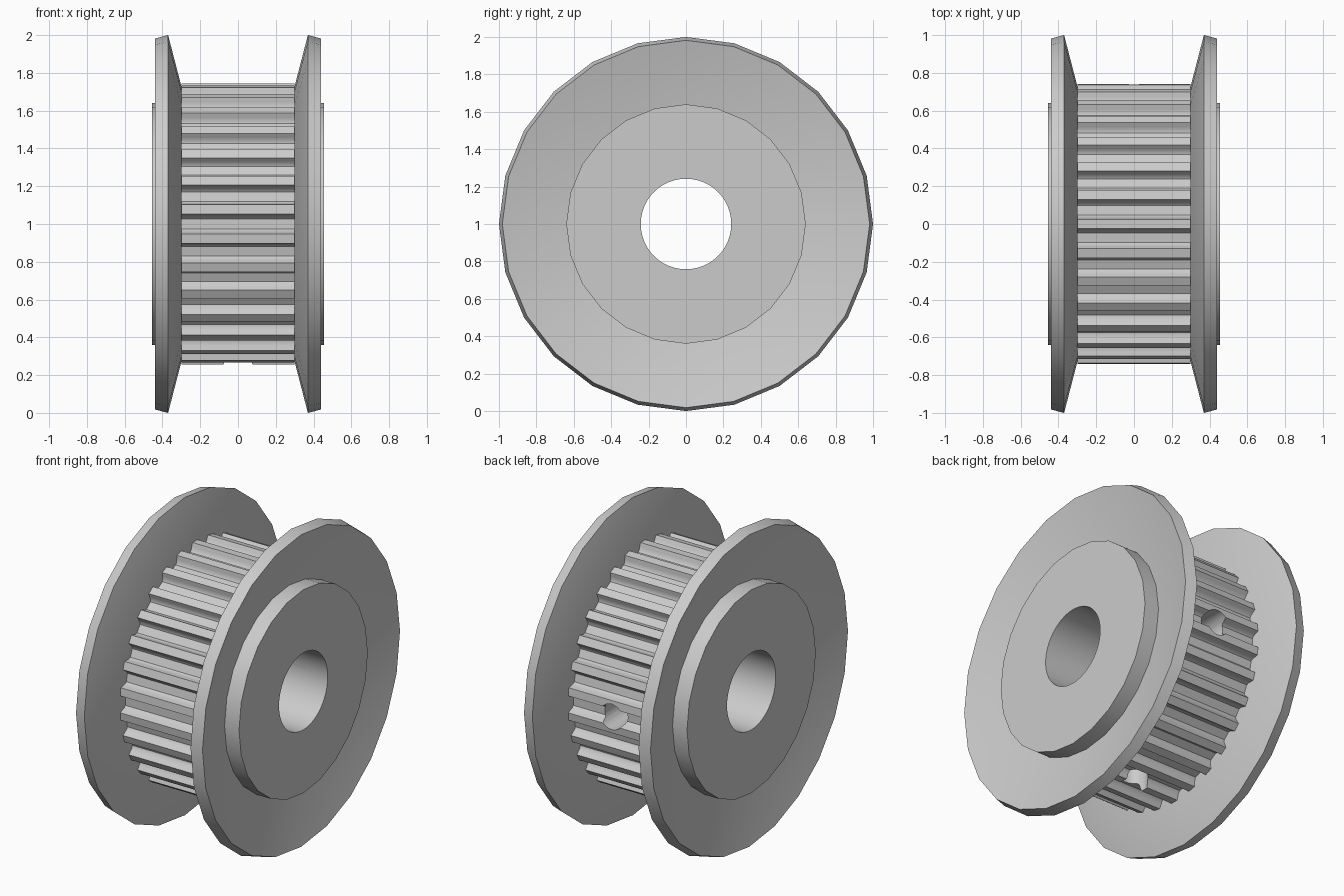
import bpy, bmesh, math
from mathutils import Matrix, Vector

if "Cube" in bpy.data.objects:
    bpy.data.objects.remove(bpy.data.objects["Cube"])

metal = bpy.data.materials.new("grey metal")
metal.diffuse_color = (0.6, 0.6, 0.6, 1)
metal.use_nodes = True
metal.node_tree.nodes["Principled BSDF"].inputs["Base Color"].default_value = metal.diffuse_color
CZ = 1.0  # height of the pulley axis (runs along x)


def make(name, bm):
    bmesh.ops.recalc_face_normals(bm, faces=bm.faces)
    me = bpy.data.meshes.new(name)
    bm.to_mesh(me)
    bm.free()
    ob = bpy.data.objects.new(name, me)
    me.materials.append(metal)
    bpy.context.collection.objects.link(ob)
    return ob


def lathe(name, profile, sides):
    """Revolve a closed (x, radius) profile round the pulley axis."""
    bm = bmesh.new()
    rings = []
    for i in range(sides):
        a = 2 * math.pi * i / sides
        rings.append([bm.verts.new((x, r * math.cos(a), CZ + r * math.sin(a))) for x, r in profile])
    n = len(profile)
    for i in range(sides):
        p, q = rings[i], rings[(i + 1) % sides]
        for j in range(n):
            k = (j + 1) % n
            bm.faces.new((p[j], p[k], q[k], q[j]))
    return make(name, bm)


def prism(name, outline, x0, x1):
    """Extrude a (y, z) outline along x."""
    bm = bmesh.new()
    face = bm.faces.new([bm.verts.new((x0, y, CZ + z)) for y, z in outline])
    new = bmesh.ops.extrude_face_region(bm, geom=[face])["geom"]
    bmesh.ops.translate(bm, vec=(x1 - x0, 0, 0), verts=[v for v in new if isinstance(v, bmesh.types.BMVert)])
    return make(name, bm)


def circle(radius, sides):
    return [(radius * math.cos(2 * math.pi * i / sides), radius * math.sin(2 * math.pi * i / sides))
            for i in range(sides)]


def cutter(name, direction, start, length, radius):
    d = Vector(direction)
    bm = bmesh.new()
    m = Matrix.Translation(Vector((0, 0, CZ)) + d * (start + length / 2)) @ d.to_track_quat('Z', 'Y').to_matrix().to_4x4()
    bmesh.ops.create_cone(bm, cap_ends=True, segments=48 if radius > 0.2 else 24,
                          radius1=radius, radius2=radius, depth=length, matrix=m)
    ob = make(name, bm)
    ob.hide_render = True
    return ob


def cut(ob, tools):
    bpy.context.view_layer.objects.active = ob
    for t in tools:
        mod = ob.modifiers.new("cut", 'BOOLEAN')
        mod.operation, mod.solver, mod.object = 'DIFFERENCE', 'EXACT', t
        bpy.ops.object.modifier_apply(modifier=mod.name)


# toothed core: 30 narrow teeth with rounded grooves
TEETH = 30
tooth = [(-3.9, 0.692), (-3.0, 0.702), (-2.5, 0.722), (-1.9, 0.744),
         (1.9, 0.744), (2.5, 0.722), (3.0, 0.702), (3.9, 0.692)]
outline = []
for i in range(TEETH):
    for da, r in tooth:
        a = math.radians(90 + i * 360 / TEETH + da)
        outline.append((r * math.cos(a), r * math.sin(a)))
core = prism("toothed_core", outline, -0.30, 0.30)

# shaft bore and the two set screw holes
bore = cutter("bore_cutter", (1, 0, 0), -0.6, 1.2, 0.242)
screws = [cutter("screw_cutter", d, 0.1, 0.9, 0.08) for d in ((0, 1, 0), (0, 0, -1))]
cut(core, [bore] + screws)
parts = [core]

# dished flanges and hub discs on both ends
for side, s in (("left", -1), ("right", 1)):
    flange = [(0.30, 0.5), (0.30, 0.73), (0.37, 1.0), (0.44, 0.982), (0.352, 0.63), (0.34, 0.5)]
    parts.append(lathe(side + "_flange", [(s * x, r) for x, r in flange], 24))
    hub = prism(side + "_hub", circle(0.64, 24), s * 0.30, s * 0.455)
    cut(hub, [bore])
    parts.append(hub)

for c in [bore] + screws:
    bpy.data.objects.remove(c)

# smooth shading with crisp edges
bpy.ops.object.select_all(action='DESELECT')
for ob in parts:
    ob.select_set(True)
bpy.context.view_layer.objects.active = core
bpy.ops.object.shade_smooth_by_angle(angle=math.radians(30))
